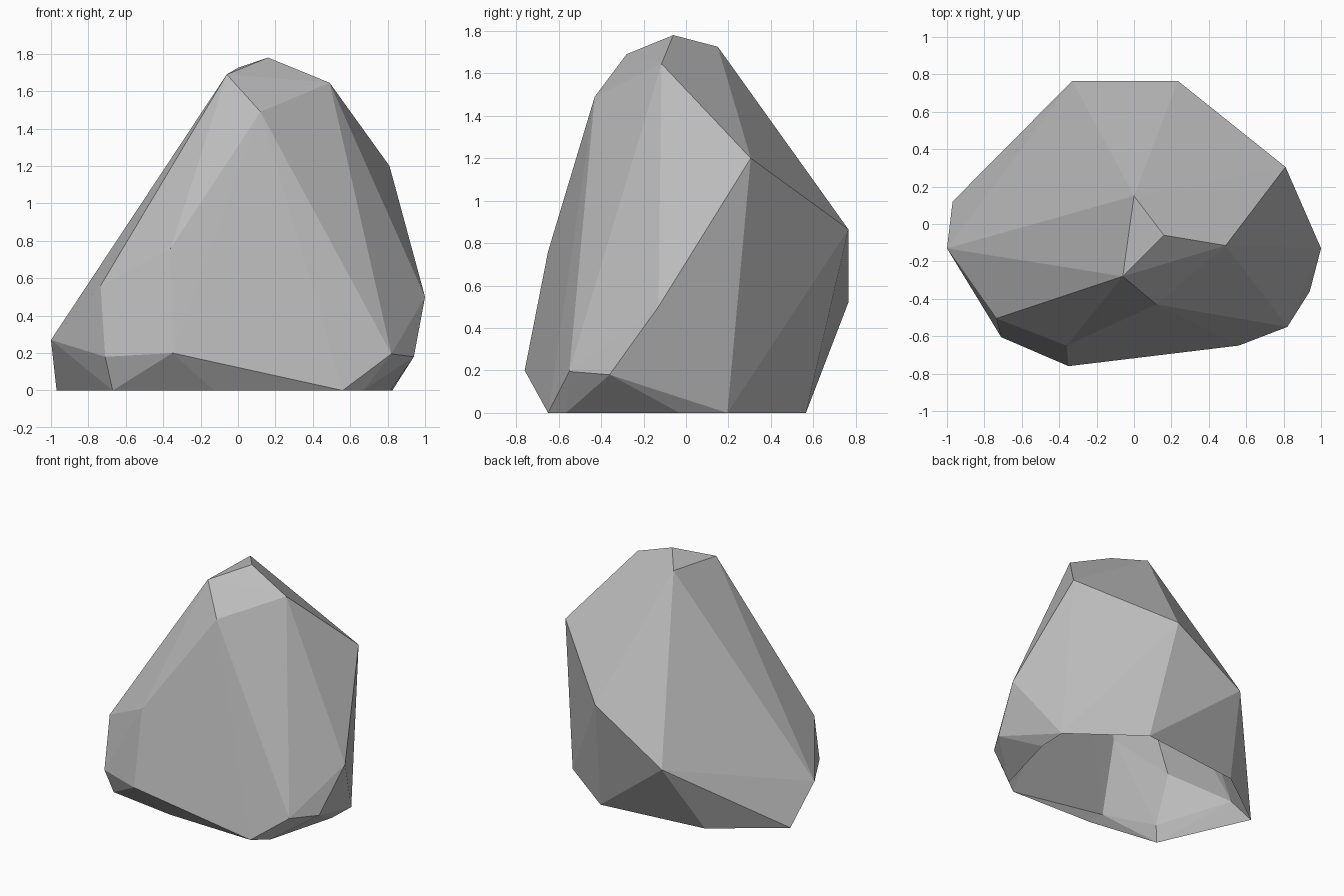
import bpy
import bmesh

cube = bpy.data.objects.get("Cube")
if cube:
    bpy.data.objects.remove(cube, do_unlink=True)

# Plain stone colour
stone = bpy.data.materials.new("stone_grey")
stone.use_nodes = True
grey = (0.5, 0.5, 0.5, 1)
stone.diffuse_color = grey
stone.node_tree.nodes["Principled BSDF"].inputs["Base Color"].default_value = grey

# Corners of the boulder, by level
crown = [(0.16, -0.06, 1.78), (0, 0.15, 1.725), (-0.06, -0.28, 1.69),
         (0.49, -0.115, 1.645), (0.12, -0.43, 1.49)]
shoulders = [(0.81, 0.305, 1.2), (0.235, 0.765, 0.865), (-0.36, -0.65, 0.76),
             (-0.735, -0.505, 0.56), (-0.33, 0.765, 0.52), (1, -0.13, 0.5)]
skirt = [(-1, -0.13, 0.27), (-0.35, -0.76, 0.2), (0.82, -0.55, 0.195),
         (-0.71, -0.605, 0.18), (0.94, -0.36, 0.18)]
rim = [(-0.97, 0.12), (-0.67, -0.55), (-0.13, -0.63), (0.56, -0.65), (0.67, -0.565),
       (0.815, -0.03), (0.825, 0.195), (0.33, 0.565), (-0.49, 0.47)]

# Stretch a faceted skin over the corners
bm = bmesh.new()
for corner in crown + shoulders + skirt + [(x, y, 0) for x, y in rim]:
    bm.verts.new(corner)
bmesh.ops.convex_hull(bm, input=bm.verts[:])
bmesh.ops.recalc_face_normals(bm, faces=bm.faces[:])

# Open underside
base = [f for f in bm.faces if all(v.co.z < 0.001 for v in f.verts)]
bmesh.ops.delete(bm, geom=base, context="FACES")
loose = [v for v in bm.verts if not v.link_faces]
bmesh.ops.delete(bm, geom=loose, context="VERTS")

mesh = bpy.data.meshes.new("boulder")
bm.to_mesh(mesh)
bm.free()
mesh.materials.append(stone)
bpy.context.collection.objects.link(bpy.data.objects.new("boulder", mesh))
